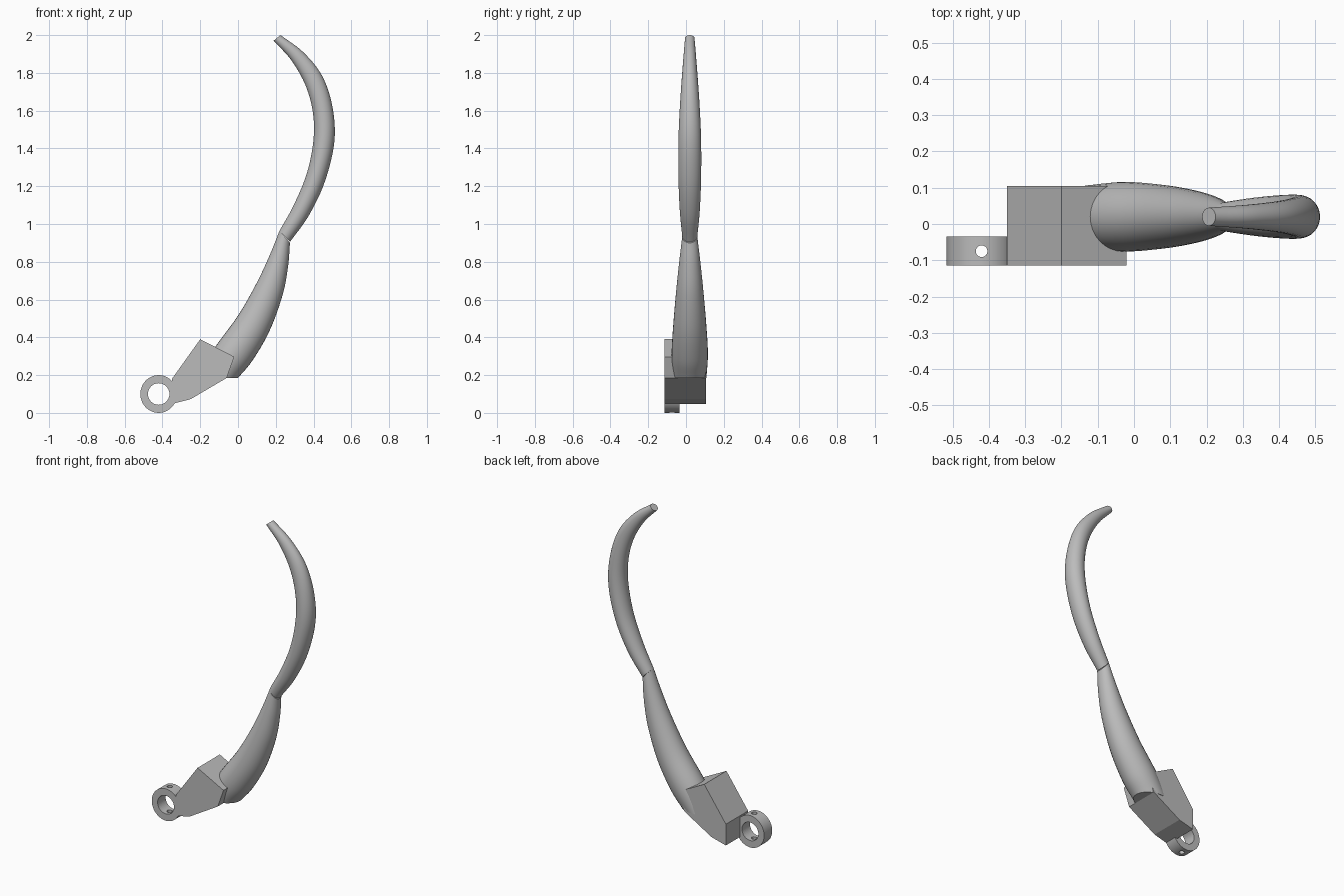
import bpy, bmesh, math
from mathutils import Vector

if "Cube" in bpy.data.objects:
    bpy.data.objects.remove(bpy.data.objects["Cube"])

grey = bpy.data.materials.new("plain_grey")
grey.use_nodes = True
grey.diffuse_color = (0.5, 0.5, 0.5, 1)
grey.node_tree.nodes["Principled BSDF"].inputs["Base Color"].default_value = (0.5, 0.5, 0.5, 1)


def finish(name, bm):
    bmesh.ops.recalc_face_normals(bm, faces=bm.faces)
    mesh = bpy.data.meshes.new(name)
    bm.to_mesh(mesh)
    bm.free()
    mesh.materials.append(grey)
    obj = bpy.data.objects.new(name, mesh)
    bpy.context.collection.objects.link(obj)
    return obj


def smooth(obj):
    bpy.ops.object.select_all(action='DESELECT')
    obj.select_set(True)
    bpy.context.view_layer.objects.active = obj
    bpy.ops.object.shade_smooth_by_angle(angle=math.radians(35))


def prism(name, outline, y0, y1):
    bm = bmesh.new()
    face = bm.faces.new([bm.verts.new((x, y0, z)) for x, z in outline])
    ext = bmesh.ops.extrude_face_region(bm, geom=[face])
    verts = [g for g in ext["geom"] if isinstance(g, bmesh.types.BMVert)]
    bmesh.ops.translate(bm, verts=verts, vec=(0, y1 - y0, 0))
    return finish(name, bm)


def catmull(rows, steps):
    """Smoothly interpolate a list of section descriptions."""
    pts = [Vector(r) for r in rows]
    pts = [2 * pts[0] - pts[1]] + pts + [2 * pts[-1] - pts[-2]]
    out = []
    for a, b, c, d in zip(pts, pts[1:], pts[2:], pts[3:]):
        for i in range(steps):
            t = i / steps
            out.append(0.5 * (2 * b + (c - a) * t + (2 * a - 5 * b + 4 * c - d) * t * t
                              + (3 * b - a - 3 * c + d) * t ** 3))
    return out + [pts[-2]]


def limb(name, rows, y=0.02, sides=32, steps=6):
    """Loft ellipses given as inner x, z, outer x, z and half depth."""
    bm = bmesh.new()
    rings = []
    for xi, zi, xo, zo, depth in catmull(rows, steps):
        ring = []
        for k in range(sides):
            a = math.tau * k / sides
            f = 0.5 + 0.5 * math.cos(a)
            ring.append(bm.verts.new((xi + (xo - xi) * f, y + depth * math.sin(a),
                                      zi + (zo - zi) * f)))
        rings.append(ring)
    for r, s in zip(rings, rings[1:]):
        for k in range(sides):
            n = (k + 1) % sides
            bm.faces.new((r[k], r[n], s[n], s[k]))
    bm.faces.new(rings[0])
    bm.faces.new(rings[-1])
    obj = finish(name, bm)
    smooth(obj)
    return obj


def cylinder(name, radius, depth, location, along_y=False):
    bm = bmesh.new()
    bmesh.ops.create_cone(bm, cap_ends=True, segments=48, radius1=radius, radius2=radius, depth=depth)
    obj = finish(name, bm)
    obj.location = location
    if along_y:
        obj.rotation_euler.x = math.pi / 2
    return obj


# Angled mounting block
prism("mounting_block", [(-0.35, 0.18), (-0.2, 0.39), (-0.02, 0.297), (-0.06, 0.185),
                         (-0.25, 0.073), (-0.35, 0.047)], -0.115, 0.105)

# Clamp ring with a bore and a vertical screw hole
centre = (-0.42, -0.075, 0.1)
ring = cylinder("clamp_ring", 0.097, 0.08, centre, True)
ring.scale = (1, 1.03, 1)
for cutter in (cylinder("bore_cutter", 0.057, 0.3, centre, True),
               cylinder("screw_hole_cutter", 0.016, 0.5, centre)):
    mod = ring.modifiers.new(cutter.name, 'BOOLEAN')
    mod.operation = 'DIFFERENCE'
    mod.solver = 'EXACT'
    mod.object = cutter
    cutter.hide_render = True
    cutter.hide_viewport = True
smooth(ring)

# Lower limb, cut flat at its base
limb("lower_limb", [(-0.22, 0.185, 0.0, 0.185, 0.088),
                    (-0.12, 0.35, 0.075, 0.275, 0.096),
                    (0.0, 0.515, 0.165, 0.43, 0.087),
                    (0.1, 0.69, 0.235, 0.62, 0.071),
                    (0.17, 0.84, 0.265, 0.775, 0.055),
                    (0.22, 0.965, 0.275, 0.9, 0.04)])

# Upper limb, curving back to a narrow tip
limb("upper_limb", [(0.22, 0.965, 0.275, 0.905, 0.04),
                    (0.295, 1.1, 0.375, 1.045, 0.053),
                    (0.365, 1.27, 0.46, 1.225, 0.06),
                    (0.4, 1.45, 0.51, 1.435, 0.06),
                    (0.395, 1.6, 0.5, 1.62, 0.053),
                    (0.355, 1.74, 0.445, 1.785, 0.043),
                    (0.28, 1.87, 0.345, 1.91, 0.033),
                    (0.188, 1.97, 0.225, 2.0, 0.025)])
